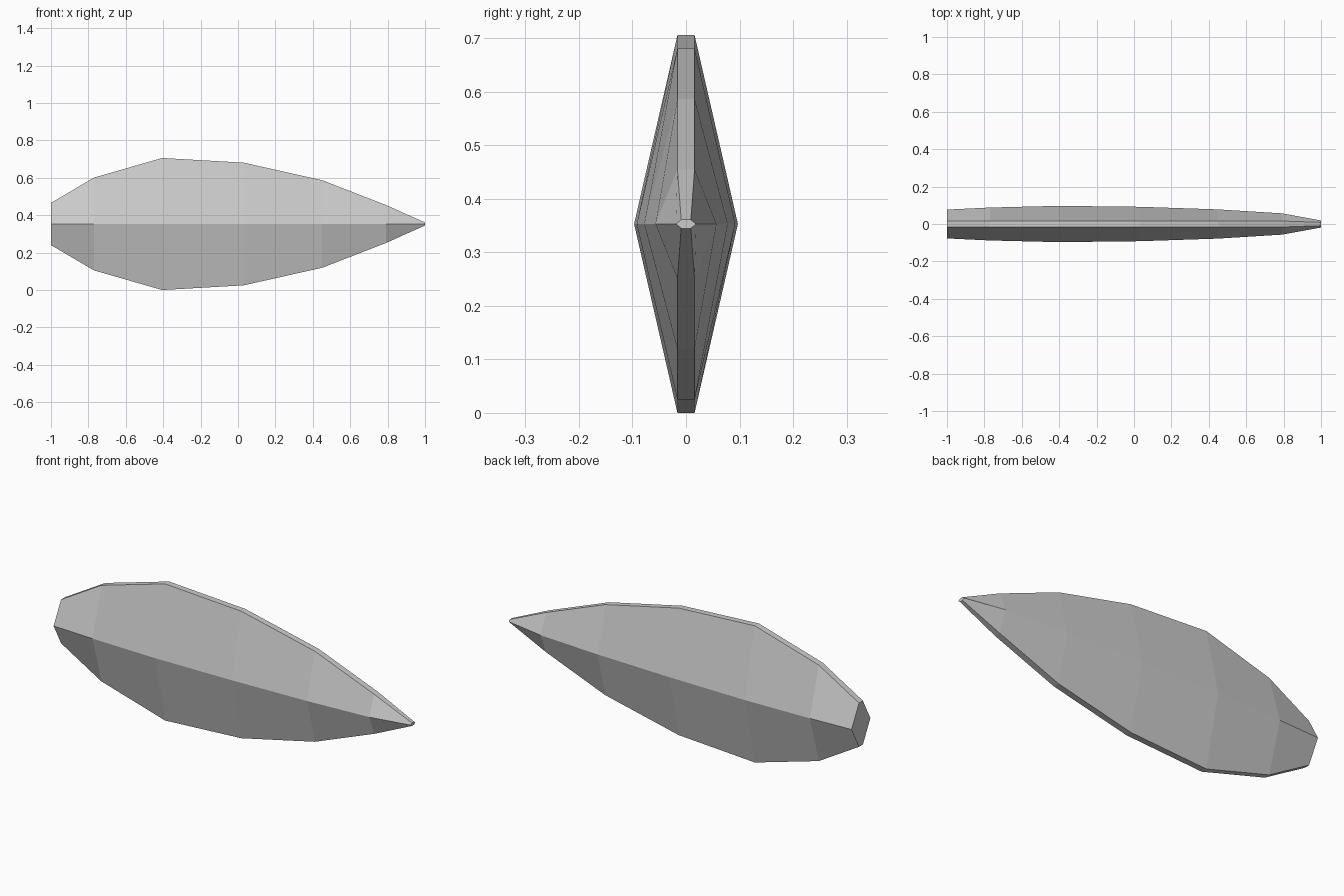
import bpy, bmesh

if "Cube" in bpy.data.objects:
    bpy.data.objects.remove(bpy.data.objects["Cube"])

MID = 0.353  # height of the widest seam

# x, half height, half width at seam, half width of the flat rim
stations = [
    (-1.00, 0.113, 0.077, 0.016),
    (-0.77, 0.248, 0.088, 0.016),
    (-0.405, 0.353, 0.097, 0.016),
    (0.03, 0.328, 0.092, 0.016),
    (0.45, 0.234, 0.078, 0.016),
    (0.79, 0.102, 0.057, 0.016),
    (1.00, 0.008, 0.019, 0.009),
]

# Blade body: hexagonal sections lofted along x
bm = bmesh.new()
rings = []
for x, h, w, r in stations:
    section = [(-w, 0), (-r, -h), (r, -h), (w, 0), (r, h), (-r, h)]
    rings.append([bm.verts.new((x, y, MID + z)) for y, z in section])
for a, b in zip(rings, rings[1:]):
    for i in range(6):
        j = (i + 1) % 6
        bm.faces.new((a[i], a[j], b[j], b[i]))

# Flat ends
bm.faces.new(rings[0])
bm.faces.new(rings[-1])
bmesh.ops.recalc_face_normals(bm, faces=bm.faces)

mesh = bpy.data.meshes.new("blade_body")
bm.to_mesh(mesh)
bm.free()
body = bpy.data.objects.new("blade_body", mesh)
bpy.context.collection.objects.link(body)

# Plain grey
grey = bpy.data.materials.new("light_grey")
grey.diffuse_color = (0.6, 0.6, 0.6, 1)
grey.use_nodes = True
grey.node_tree.nodes["Principled BSDF"].inputs["Base Color"].default_value = grey.diffuse_color
mesh.materials.append(grey)
